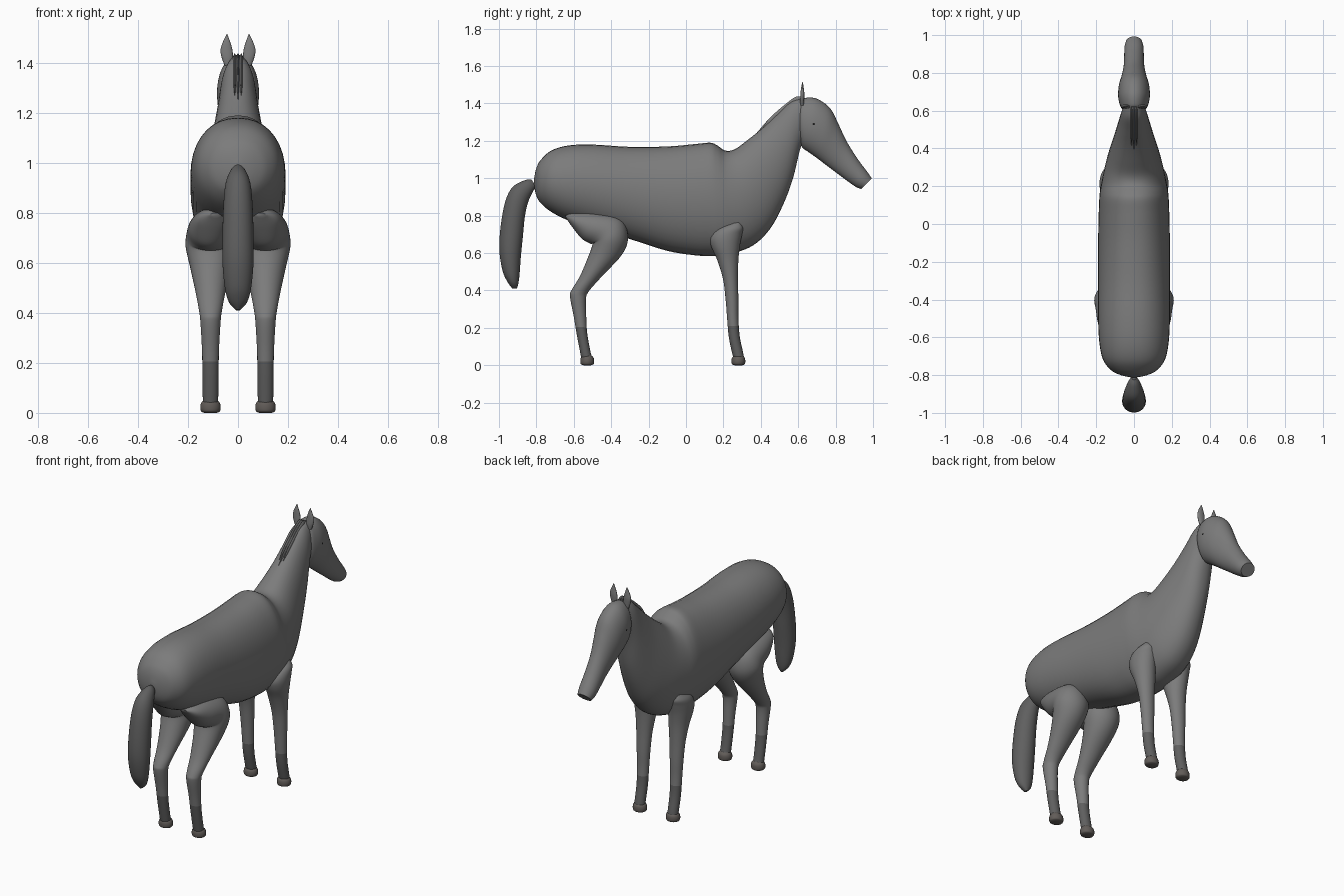
import bpy, math
from mathutils import Vector


def material(name, v, tint=(1, 1, 1)):
    m = bpy.data.materials.new(name)
    m.diffuse_color = (v * tint[0], v * tint[1], v * tint[2], 1)
    return m


COAT = material("coat", 0.2)
DARK = material("dark_hair", 0.115)
HOOF = material("hoof_horn", 0.11, (1.1, 0.98, 0.9))
BLACK = material("eye_black", 0.01)


def spline(pts, t):
    # Catmull-Rom through the stations
    i = min(int(t), len(pts) - 2)
    f = t - i
    a, b = pts[max(i - 1, 0)], pts[i]
    c, d = pts[i + 1], pts[min(i + 2, len(pts) - 1)]
    return [0.5 * (2 * q + (r - p) * f + (2 * p - 5 * q + 4 * r - s) * f * f
                   + (3 * q - p - 3 * r + s) * f ** 3) for p, q, r, s in zip(a, b, c, d)]


def loft(name, stations, mat, x=0.0, steps=5, n=36, power=1.0, dark_below=None):
    # station: edge point y,z / opposite edge point y,z / half width / optional x shift
    verts, faces = [], []
    rings = (len(stations) - 1) * steps + 1
    side = 1 if x >= 0 else -1
    for r in range(rings):
        s = spline(stations, r / steps)
        y1, z1, y2, z2, w = s[:5]
        cx = x + (side * s[5] if len(s) > 5 else 0)
        for k in range(n):
            a = 2 * math.pi * k / n
            c, sn = math.cos(a), math.sin(a)
            px = math.copysign(abs(sn) ** power, sn)
            verts.append((cx + max(w, 0.001) * px, (y1 + y2) / 2 + c * (y1 - y2) / 2,
                          (z1 + z2) / 2 + c * (z1 - z2) / 2))
    for r in range(rings - 1):
        for k in range(n):
            j = (k + 1) % n
            faces.append((r * n + k, r * n + j, (r + 1) * n + j, (r + 1) * n + k))
    faces.append(tuple(range(n))[::-1])
    faces.append(tuple(range((rings - 1) * n, rings * n)))
    me = bpy.data.meshes.new(name)
    me.from_pydata(verts, [], faces)
    ob = bpy.data.objects.new(name, me)
    bpy.context.collection.objects.link(ob)
    me.materials.append(mat)
    if dark_below:
        me.materials.append(DARK)
        for p in me.polygons:
            p.material_index = int(p.center.z < dark_below)
    finish(ob)
    return ob


def finish(ob):
    bpy.ops.object.select_all(action='DESELECT')
    ob.select_set(True)
    bpy.context.view_layer.objects.active = ob
    bpy.ops.object.mode_set(mode='EDIT')
    bpy.ops.mesh.select_all(action='SELECT')
    bpy.ops.mesh.normals_make_consistent(inside=False)
    bpy.ops.object.mode_set(mode='OBJECT')
    bpy.ops.object.shade_smooth_by_angle(angle=math.radians(50))


def ball(name, loc, scale, mat):
    bpy.ops.mesh.primitive_uv_sphere_add(segments=24, ring_count=14, location=loc)
    ob = bpy.context.object
    ob.name = name
    ob.scale = scale
    ob.data.materials.append(mat)
    bpy.ops.object.shade_smooth()
    return ob


# Trunk and neck
loft("body_and_neck", [
    (-.812, 1.0, -.812, .96, .015), (-.80, 1.055, -.80, .905, .07),
    (-.775, 1.10, -.775, .865, .12), (-.72, 1.148, -.72, .82, .163),
    (-.63, 1.175, -.63, .775, .183), (-.5, 1.18, -.5, .735, .19),
    (-.3, 1.168, -.3, .675, .19), (-.1, 1.17, -.1, .612, .19),
    (.05, 1.183, .05, .588, .187), (.13, 1.19, .13, .585, .184),
    (.168, 1.175, .18, .586, .18), (.21, 1.148, .25, .598, .17),
    (.26, 1.155, .36, .642, .153), (.33, 1.205, .45, .73, .13),
    (.41, 1.27, .52, .86, .105), (.49, 1.345, .572, 1.0, .085),
    (.56, 1.41, .615, 1.17, .068), (.62, 1.43, .66, 1.25, .05)], COAT, power=.9)

# Head with flat muzzle
loft("head", [
    (.612, 1.38, .605, 1.26, .03), (.615, 1.415, .603, 1.215, .06),
    (.64, 1.43, .622, 1.165, .075), (.70, 1.425, .655, 1.14, .084),
    (.77, 1.375, .70, 1.108, .08), (.815, 1.29, .75, 1.07, .066),
    (.86, 1.195, .81, 1.025, .055), (.92, 1.1, .87, .98, .052),
    (.965, 1.04, .91, .953, .05), (.993, 1.0, .937, .943, .042)], COAT)

# Mane strands
for x, y0 in ((0, 0.0), (-.013, .03), (.013, .03)):
    loft("mane_strand", [
        (.38 + y0, 1.245 + y0 * .9, .39 + y0, 1.22 + y0 * .9, .001),
        (.45, 1.325, .47, 1.29, .005), (.53, 1.395, .56, 1.35, .007),
        (.59, 1.437, .61, 1.38, .007), (.625, 1.43, .625, 1.38, .001)], COAT, x, n=12)

# Tail
loft("tail", [
    (-.825, .992, -.80, .955, .012), (-.86, .99, -.815, .935, .03),
    (-.925, .955, -.845, .87, .05), (-.965, .88, -.862, .79, .058),
    (-.99, .75, -.872, .69, .062), (-.998, .62, -.883, .58, .062),
    (-.982, .51, -.89, .485, .052), (-.957, .45, -.897, .435, .036),
    (-.93, .412, -.905, .41, .008)], DARK)

for s, tag in ((-1, "left"), (1, "right")):
    x = .11 * s
    # Hind leg: thigh, hock, cannon
    loft("hind_leg_" + tag, [
        (-.645, .80, -.64, .785, .02, -.02), (-.60, .815, -.605, .735, .06, -.01),
        (-.48, .815, -.555, .675, .082, 0), (-.35, .785, -.51, .65, .095, 0),
        (-.31, .69, -.50, .645, .1, 0), (-.34, .595, -.525, .575, .082, 0),
        (-.45, .475, -.568, .475, .058, 0), (-.52, .395, -.613, .40, .044, 0),
        (-.535, .35, -.62, .365, .04, 0), (-.533, .25, -.60, .26, .034, 0),
        (-.528, .17, -.585, .17, .032, 0), (-.51, .07, -.565, .065, .031, 0),
        (-.50, .04, -.56, .04, .031, 0)], COAT, x, dark_below=.2)
    # Foreleg: shoulder, knee, cannon
    loft("front_leg_" + tag, [
        (.285, .765, .23, .755, .012, .03), (.305, .735, .165, .728, .048, .018),
        (.30, .70, .13, .685, .065, .008), (.288, .64, .135, .635, .066, .004),
        (.28, .56, .168, .56, .057, 0), (.278, .46, .198, .46, .046, 0),
        (.28, .35, .212, .35, .039, 0), (.28, .25, .22, .25, .034, 0),
        (.288, .15, .229, .15, .032, 0), (.305, .07, .248, .06, .031, 0),
        (.31, .04, .255, .04, .031, 0)], COAT, x, dark_below=.2)
    # Hooves
    for name, y in (("hind_hoof_", -.528), ("front_hoof_", .28)):
        loft(name + tag, [
            (y + .02, 0, y - .02, 0, .025), (y + .034, .006, y - .034, .006, .037),
            (y + .037, .022, y - .037, .022, .041), (y + .034, .04, y - .034, .04, .037),
            (y + .022, .053, y - .022, .053, .026)], HOOF, x, n=28)
    # Ears
    loft("ear_" + tag, [
        (.63, 1.39, .612, 1.39, .014, -.006), (.632, 1.42, .61, 1.42, .022, -.003),
        (.633, 1.45, .612, 1.45, .024, 0), (.63, 1.48, .615, 1.48, .016, 0),
        (.625, 1.515, .622, 1.515, .001, -.002)], COAT, .046 * s, n=20)
    # Eyes
    ball("eye_" + tag, (.079 * s, .683, 1.29), (.006, .009, .009), BLACK)
